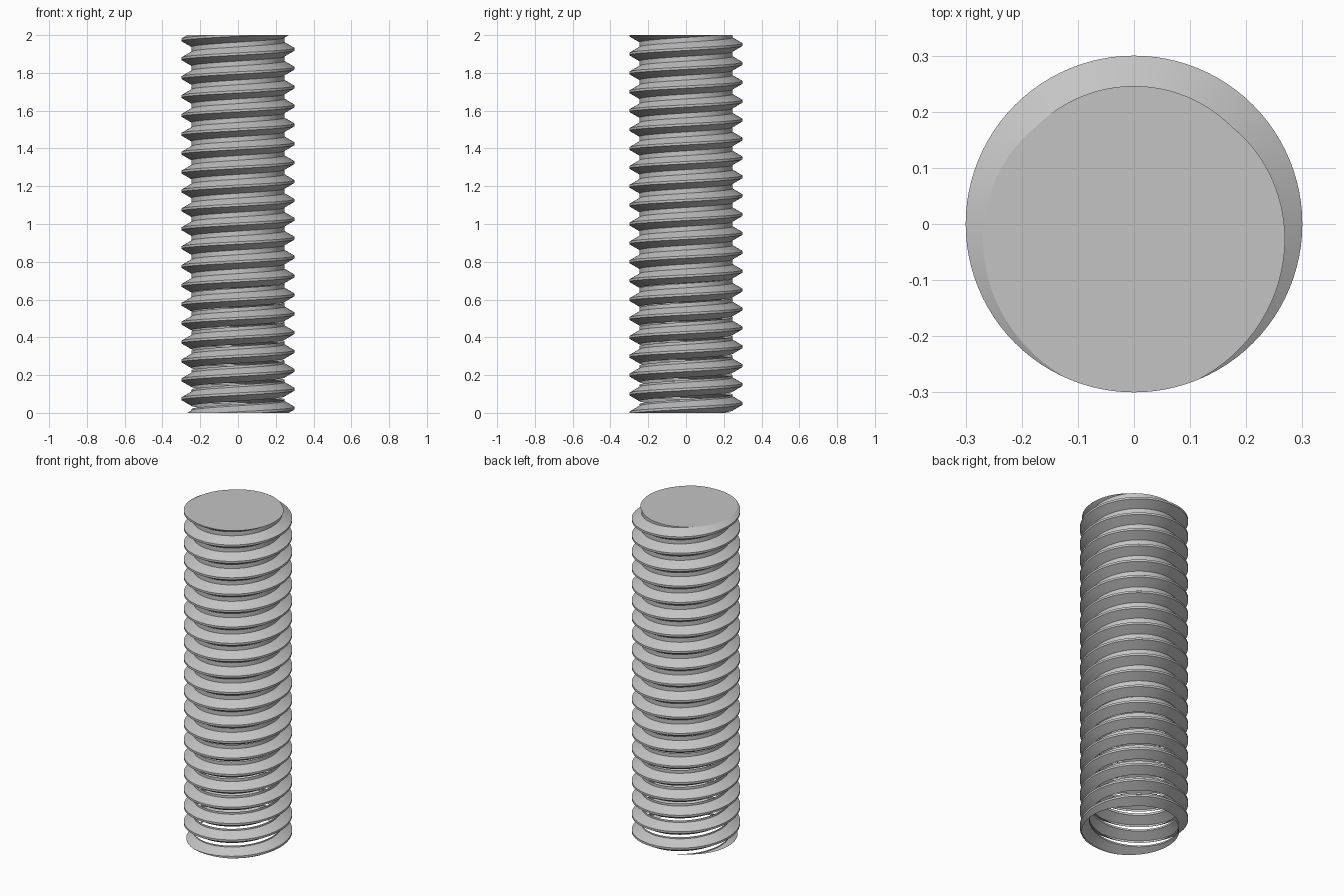
import bpy, bmesh
from math import cos, sin, tau, radians

cube = bpy.data.objects.get("Cube")
if cube:
    bpy.data.objects.remove(cube, do_unlink=True)

LENGTH, PITCH, SEGS = 2.0, 0.1, 96
CREST_R, ROOT_R = 0.3, 0.246
CREST_HALF, BASE_HALF = 0.00625, 0.0375
GAP_TOP, GAP_MAX = 0.75, 0.018      # open slit between the lowest turns
START_Z = PITCH / 4                 # crest height on the +x side

# tooth section, from its lower root to its upper root
profile = [(ROOT_R, -BASE_HALF), (CREST_R, -CREST_HALF),
           (CREST_R, CREST_HALF), (ROOT_R, BASE_HALF)]

bm = bmesh.new()


def helix_row(first, count, radius, offset, slit=False):
    """Vertices along the helix, optionally lowered to leave the slit."""
    row = []
    for i in range(first, first + count):
        a = tau * (i % SEGS) / SEGS
        z = START_Z + PITCH * i / SEGS + offset
        if slit:
            z -= GAP_MAX * min(1, max(0, 1 - z / GAP_TOP))
        row.append(bm.verts.new((radius * cos(a), radius * sin(a), z)))
    return row


def bridge(low, high):
    for i in range(len(low) - 1):
        bm.faces.new((low[i], low[i + 1], high[i + 1], high[i]))


# thread flanks and crest, run past both ends
turns = round(LENGTH / PITCH) + 4
first, count = -2 * SEGS, turns * SEGS + 1
rows = [helix_row(first, count, r, dz) for r, dz in profile]
for low, high in zip(rows, rows[1:]):
    bridge(low, high)

# root band joining each turn to the next
root_top = helix_row(first + SEGS, count - SEGS, *profile[0], slit=True)
bridge(rows[3][:count - SEGS], root_top)
bmesh.ops.remove_doubles(bm, verts=bm.verts[:], dist=1e-5)

# trim both ends flat
for z, direction in ((0, -1), (LENGTH, 1)):
    bmesh.ops.bisect_plane(bm, geom=bm.verts[:] + bm.edges[:] + bm.faces[:],
                           dist=1e-6, plane_co=(0, 0, z),
                           plane_no=(0, 0, direction), clear_outer=True)

# flat top cap; the bottom stays open
rim = [e for e in bm.edges if e.is_boundary
       and all(abs(v.co.z - LENGTH) < 1e-4 for v in e.verts)]
cap = bmesh.ops.holes_fill(bm, edges=rim, sides=0)["faces"]
if not cap:
    cap = bmesh.ops.contextual_create(bm, geom=rim)["faces"]
for f in cap:
    f.normal_update()
    if f.normal.z < 0:
        f.normal_flip()

mesh = bpy.data.meshes.new("threaded_rod")
bm.to_mesh(mesh)
bm.free()
rod = bpy.data.objects.new("threaded_rod", mesh)
bpy.context.collection.objects.link(rod)

# plain steel grey
steel = bpy.data.materials.new("steel_grey")
steel.use_nodes = True
colour = (0.55, 0.55, 0.55, 1)
steel.diffuse_color = colour
steel.node_tree.nodes["Principled BSDF"].inputs["Base Color"].default_value = colour
mesh.materials.append(steel)

bpy.ops.object.select_all(action="DESELECT")
rod.select_set(True)
bpy.context.view_layer.objects.active = rod
bpy.ops.object.shade_smooth_by_angle(angle=radians(30))
